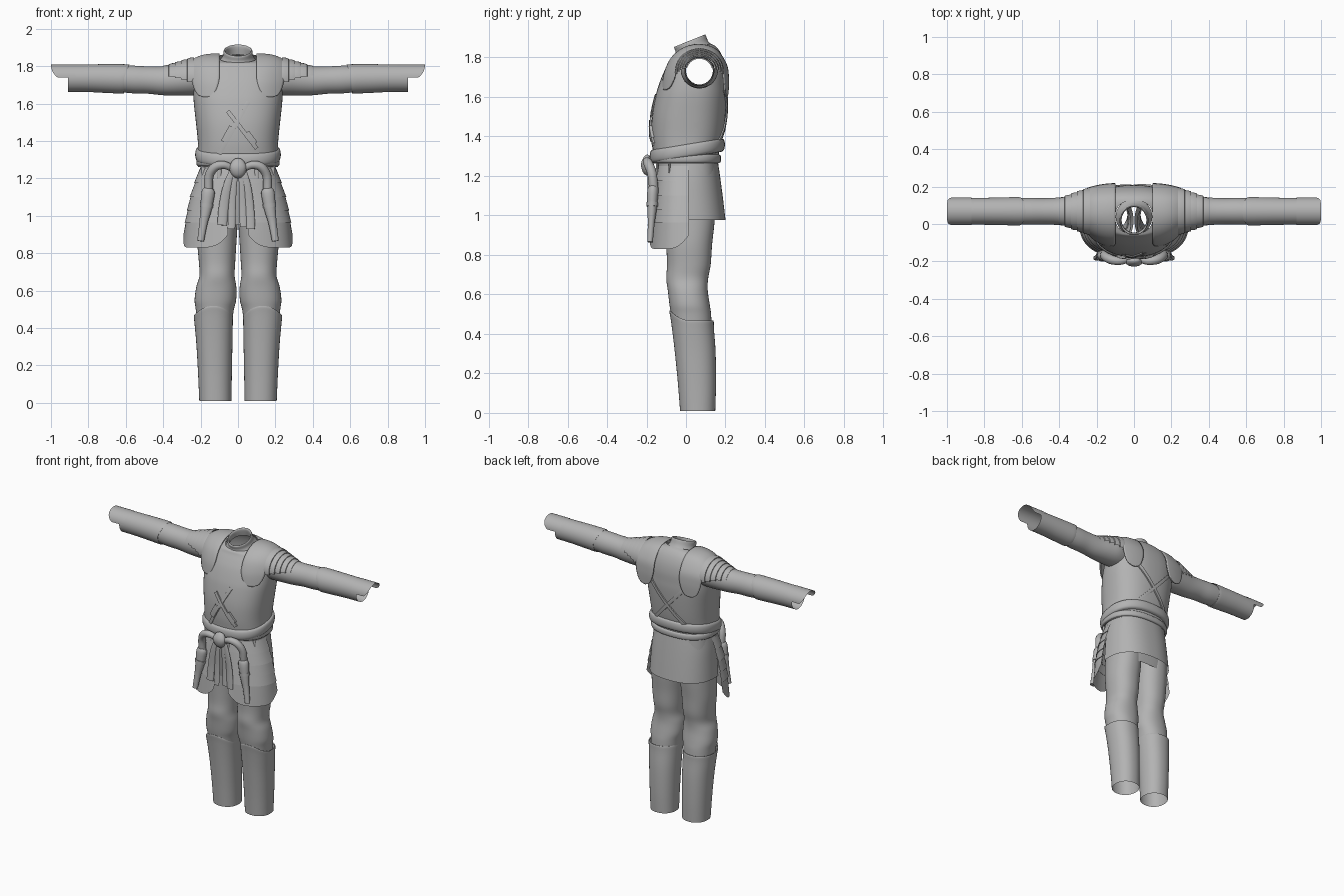
import bpy, bmesh, math
from mathutils import Vector

if "Cube" in bpy.data.objects:
    bpy.data.objects.remove(bpy.data.objects["Cube"])

grey = bpy.data.materials.new("plain_grey")
grey.diffuse_color = (0.45, 0.45, 0.45, 1)
grey.use_nodes = True
grey.node_tree.nodes["Principled BSDF"].inputs["Base Color"].default_value = grey.diffuse_color


def smooth(pts, k=4):
    """Catmull-Rom resampling of a list of equal-length tuples."""
    out = []
    for i in range(len(pts) - 1):
        p0, p1 = pts[max(i - 1, 0)], pts[i]
        p2, p3 = pts[i + 1], pts[min(i + 2, len(pts) - 1)]
        for j in range(k):
            t = j / k
            out.append(tuple(0.5 * (2 * b + (c - a) * t + (2 * a - 5 * b + 4 * c - d) * t * t
                       + (3 * b - a - 3 * c + d) * t ** 3) for a, b, c, d in zip(p0, p1, p2, p3)))
    return out + [tuple(pts[-1])]


def spow(v, n):
    return math.copysign(abs(v) ** (2 / n), v)


def grid(name, rows, closed=True, mirror=False, caps=False, drop=None, angle=40):
    """Skin rows of points into a surface."""
    bm = bmesh.new()
    vs = [[bm.verts.new(p) for p in r] for r in rows]
    m = len(rows[0])
    for a, b in zip(vs, vs[1:]):
        for i in range(m if closed else m - 1):
            j = (i + 1) % m
            bm.faces.new((a[i], a[j], b[j], b[i]))
    if caps:
        bm.faces.new(vs[0][::-1])
        bm.faces.new(vs[-1])
    if drop:
        bad = [f for f in bm.faces if drop(f.calc_center_median())]
        bmesh.ops.delete(bm, geom=bad, context='FACES')
    bmesh.ops.recalc_face_normals(bm, faces=bm.faces)
    me = bpy.data.meshes.new(name)
    bm.to_mesh(me)
    bm.free()
    me.materials.append(grey)
    me.shade_smooth()
    me.set_sharp_from_angle(angle=math.radians(angle))
    ob = bpy.data.objects.new(name, me)
    bpy.context.collection.objects.link(ob)
    if mirror:
        mod = ob.modifiers.new("mirror", 'MIRROR')
        mod.use_mirror_merge = False
    return ob


def ring(z, cx, rx, yf, yb, tilt=0, n=2.4, seg=56):
    cy, ry, pts = (yf + yb) / 2, (yb - yf) / 2, []
    for i in range(seg):
        a = math.tau * i / seg
        y = ry * spow(math.sin(a), n)
        pts.append((cx + rx * spow(math.cos(a), n), cy + y, z + tilt * y))
    return pts


def loft(name, prof, k=4, n=2.4, **kw):
    return grid(name, [ring(*p, n=n) for p in smooth(prof, k)], **kw)


def tube(name, path, k=4, flat=1, seg=14, **kw):
    """Tube along (x, y, z, radius) points; flat scales its depth."""
    pts, rows = smooth(path, k), []
    for i, p in enumerate(pts):
        t = (Vector(pts[min(i + 1, len(pts) - 1)][:3]) - Vector(pts[max(i - 1, 0)][:3])).normalized()
        s = t.cross(Vector((0, 1, 0))).normalized()
        o = s.cross(t)
        rows.append([Vector(p[:3]) + p[3] * (math.cos(a) * s + flat * math.sin(a) * o)
                     for a in (math.tau * j / seg for j in range(seg))])
    return grid(name, rows, caps=True, **kw)


# Cuirass with open neck, waist and armholes
TORSO = [(1.262, 0, .213, -.165, .165, 0), (1.32, 0, .213, -.168, .168, 0), (1.4, 0, .215, -.175, .187, 0),
         (1.5, 0, .225, -.172, .2, 0), (1.6, 0, .236, -.155, .208, 0), (1.66, 0, .238, -.138, .208, 0),
         (1.72, 0, .235, -.115, .206, 0), (1.77, 0, .225, -.092, .195, .05), (1.81, 0, .2, -.072, .175, .12),
         (1.835, 0, .155, -.062, .15, .2), (1.845, 0, .1, -.05, .125, .28)]
AY, AZ = .068, 1.733
loft("cuirass", TORSO, 5, drop=lambda c: abs(c.x) > .14 and math.hypot(c.y - AY, c.z - AZ) < .08)


def torso_y(x, z, front):
    p = min(smooth(TORSO, 12), key=lambda q: abs(q[0] - z))
    f = max(0, 1 - abs(x / p[2]) ** 2.4) ** (1 / 2.4) * (p[4] - p[3]) / 2
    return (p[3] + p[4]) / 2 + (-f if front else f)


# Tilted collar with a rolled lip
loft("collar", [(1.83, 0, .098, -.058, .135, .28), (1.853, 0, .081, -.052, .113, .34),
                (1.88, 0, .077, -.06, .1, .4), (1.885, 0, .071, -.054, .094, .4),
                (1.875, 0, .066, -.048, .09, .4), (1.84, 0, .068, -.045, .1, .3)], 3, n=2)


# Crossed straps and buckles laid over the cuirass
def strap(name, a, b, w, front, lift=.007):
    d = Vector((b[0] - a[0], b[1] - a[1])).normalized()
    rows = []
    for i in range(21):
        t = i / 20
        row = []
        for off, h in ((-w, 0), (-w, lift), (0, lift + .001), (w, lift), (w, 0)):
            x = a[0] + (b[0] - a[0]) * t - d.y * off
            z = a[1] + (b[1] - a[1]) * t + d.x * off
            row.append((x, torso_y(x, z, front) + (-h if front else h), z))
        rows.append(row)
    grid(name, rows, closed=False)


strap("front_strap_a", (.055, 1.61), (-.1, 1.33), .011, True)
strap("front_strap_b", (-.055, 1.56), (.1, 1.36), .011, True, .009)
strap("buckle_a", (-.03, 1.475), (-.075, 1.395), .018, True, .014)
strap("buckle_b", (.045, 1.445), (.09, 1.385), .017, True, .014)
for s in (1, -1):
    strap("back_strap", (.13 * s, 1.64), (-.12 * s, 1.37), .011, False, .008 + .001 * s)

# Pauldrons: plates with rounded ends arching over the shoulder
arch = smooth([(-.125, 1.635), (-.112, 1.72), (-.075, 1.80), (-.01, 1.852), (.07, 1.868),
               (.15, 1.845), (.205, 1.77), (.218, 1.69), (.215, 1.60)], 6)
rows = []
for i, (y, z) in enumerate(arch):
    d = min(i, len(arch) - 1 - i) / 9
    w = math.sqrt(max(.02, 1 - (1 - min(d, 1)) ** 2))
    row = []
    for j in range(13):
        v = (j / 6 - 1) * w
        t = (v + 1) / 2
        ys = 1 - (.36 if y < .06 else .16) * t * t
        zz = 1.72 + (z - 1.72) * (1 - .25 * t ** 3) if z > 1.72 else z
        row.append((.175 + .077 * v, .06 + (y - .06) * ys, zz))
    rows.append(row)
ob = grid("pauldron", rows, closed=False, mirror=True)
sol = ob.modifiers.new("thickness", 'SOLIDIFY')
sol.thickness = .008


# Arm tubes run along x
def arm_ring(x, r_y, r_z, cz=AZ, a0=0, a1=math.tau, seg=36, closed=True):
    return [(x, AY + r_y * math.cos(a), cz + r_z * math.sin(a))
            for a in (a0 + (a1 - a0) * i / (seg if closed else seg - 1) for i in range(seg))]


sleeve = [(.19, .085, .09, 1.735), (.25, .094, .092, 1.735), (.32, .085, .084, 1.727), (.4, .074, .077, 1.722),
          (.48, .07, .073, 1.726), (.56, .071, .074, 1.729), (.64, .068, .07, 1.733)]
grid("sleeve", [arm_ring(*p) for p in smooth(sleeve)], mirror=True)
bracer = [(.615, .07, .072, 1.732), (.617, .076, .078, 1.732), (.7, .074, .077, 1.734),
          (.8, .072, .074, 1.736), (.908, .071, .073, 1.736)]
rows = [arm_ring(*p) for p in smooth(bracer)]
rows = [[(x - (.03 * max(0, 1 - (x - .615) / .08) * max(0, (z - AZ) / .08)), y, z) for x, y, z in r] for r in rows]
grid("bracer", rows, mirror=True)

# Hand guard covering the upper half past the bracer
rows = []
for i in range(9):
    r = arm_ring(0, .074, .07, 1.74, 0, math.pi, 25, False)
    rows.append([(.87 + (.13 - .035 * abs(j / 12 - 1) ** 4) * i / 8, y, z) for j, (_, y, z) in enumerate(r)])
grid("hand_guard", rows, closed=False, mirror=True)

# Overlapping shoulder lames
for i in range(5):
    x, ry, rz = .235 + .033 * i, .122 - .011 * i, .112 - .008 * i
    rows = [arm_ring(x + dx, ry + e, rz + e, 1.733 - .002 * i, -.15 + .12 * i, math.pi + .15 - .12 * i, 25, False)
            for dx, e in ((0, .002), (.018, .001), (.036, -.004), (.037, -.012))]
    grid("shoulder_lame", rows, closed=False, mirror=True)


# Waist sash: a tilted upper roll over a level lower band
def band(name, z, h, rx, yf, yb, tilt, bulge):
    loft(name, [(z - h, 0, rx - .008, yf + .008, yb - .008, tilt), (z - h * .8, 0, rx + bulge * .6, yf - bulge * .6, yb + bulge * .6, tilt),
                (z, 0, rx + bulge, yf - bulge, yb + bulge, tilt),
                (z + h * .8, 0, rx + bulge * .6, yf - bulge * .6, yb + bulge * .6, tilt), (z + h, 0, rx - .008, yf + .008, yb - .008, tilt)], 3)


band("lower_sash", 1.287, .022, .213, -.166, .168, 0, .01)
band("upper_sash", 1.328, .034, .215, -.17, .183, .16, .014)

# Knot, hanging sash tails
tube("sash_knot", [(0, -.19, 1.205, .015), (0, -.2, 1.225, .036), (0, -.203, 1.26, .046), (0, -.195, 1.295, .03), (0, -.19, 1.305, .01)], flat=.55)
for x0, x1, w, zb in ((-.03, -.085, .026, .95), (-.012, -.035, .02, .93), (.015, .03, .02, .94), (.03, .068, .024, .93)):
    tube("sash_tail", [(x0, -.19, 1.24, .016), ((x0 + x1) / 2, -.188, 1.16, w * .85), (x1 * .9, -.182, 1.05, w), (x1, -.185, zb, w)], flat=.35)

# Curved grips and tapering holsters on both hips
tube("hooked_grip", [(.025, -.185, 1.25, .017), (.075, -.198, 1.272, .021), (.125, -.19, 1.26, .024),
                     (.155, -.172, 1.21, .024), (.158, -.163, 1.13, .024)], mirror=True)
tube("holster", [(.155, -.164, 1.145, .027), (.16, -.168, 1.12, .036), (.172, -.172, 1.03, .03),
                 (.185, -.176, .96, .022), (.2, -.182, .865, .018)], flat=.8, mirror=True)
tube("holster_band", [(.167, -.17, 1.065, .036), (.17, -.171, 1.045, .035)], flat=.85, mirror=True)


# Tassets: stepped lames wrapping each front hip
def arc(z, rx, ry, a0, a1, n=2.4, seg=25, cy=0.):
    return [(rx * spow(math.sin(a), n), cy - ry * spow(math.cos(a), n), z)
            for a in (a0 + (a1 - a0) * i / (seg - 1) for i in range(seg))]


edges = [(1.25, .205, .152), (1.175, .23, .16), (1.10, .254, .166), (1.03, .268, .172), (.965, .28, .178), (.83, .287, .183)]
for i, (a, b) in enumerate(zip(edges, edges[1:])):
    rows = []
    for t in (0, .25, .5, .75, .9, 1):
        z, rx, ry = (p + (q - p) * t for p, q in zip(a, b))
        r = arc(z, rx + .005 * t, ry + .005 * t, .13, 1.62)
        if i == 4:
            r = [(x, y, zz + .07 * t * abs(j / 12 - 1) ** 5) for j, (x, y, zz) in enumerate(r)]
        rows.append(r)
    if i < 4:
        rows.append(arc(b[0], b[1] - .002, b[2] - .002, .13, 1.62))
    grid("tasset_lame", rows, closed=False, mirror=True)

# Belt loops above the tassets
for x in (.1, .185):
    y = -.153 * max(0, 1 - (x / .205) ** 2.4) ** (1 / 2.4) - .004
    tube("belt_loop", [(x, y, 1.2, .012), (x, y, 1.275, .012)], flat=.5, mirror=True)

# Back skirt
skirt = smooth([(1.27, .2, .162), (1.18, .212, .175), (1.08, .219, .188), (.978, .225, .2)])
grid("back_skirt", [arc(z, rx, ry, 1.45, math.tau - 1.45, seg=49) for z, rx, ry in skirt], closed=False)

# Trousers: open hips and two legs
loft("trouser_hips", [(1.27, 0, .198, -.148, .158, 0), (1.15, 0, .207, -.135, .163, 0),
                      (1.03, 0, .21, -.115, .152, 0), (.95, 0, .209, -.1, .142, 0)], n=2.7)
loft("trouser_leg", [(1.04, .107, .103, -.11, .15, 0), (.95, .109, .106, -.105, .143, 0), (.85, .113, .104, -.1, .132, 0),
                     (.75, .112, .097, -.096, .125, 0), (.68, .112, .094, -.1, .112, 0), (.62, .116, .107, -.092, .11, 0),
                     (.55, .121, .111, -.084, .12, 0), (.5, .124, .102, -.076, .127, 0), (.43, .126, .094, -.068, .13, 0)], n=2.2, mirror=True)

# Tall boots with a peaked front rim
boot = smooth([(0, .121, .086, -.03, .148, 0), (.3, .123, .09, -.042, .152, 0), (.65, .126, .096, -.06, .15, 0),
               (.9, .13, .102, -.076, .142, 0), (1, .132, .104, -.084, .14, 0), (1, .131, .097, -.076, .133, 0)])
rows = []
for p in boot:
    r = ring(*p, n=2.2)
    rows.append([(x, y, .01 + z * (.455 + .05 * max(0, -math.sin(math.tau * i / len(r))) ** 2)) for i, (x, y, z) in enumerate(r)])
grid("boot", rows, mirror=True)
